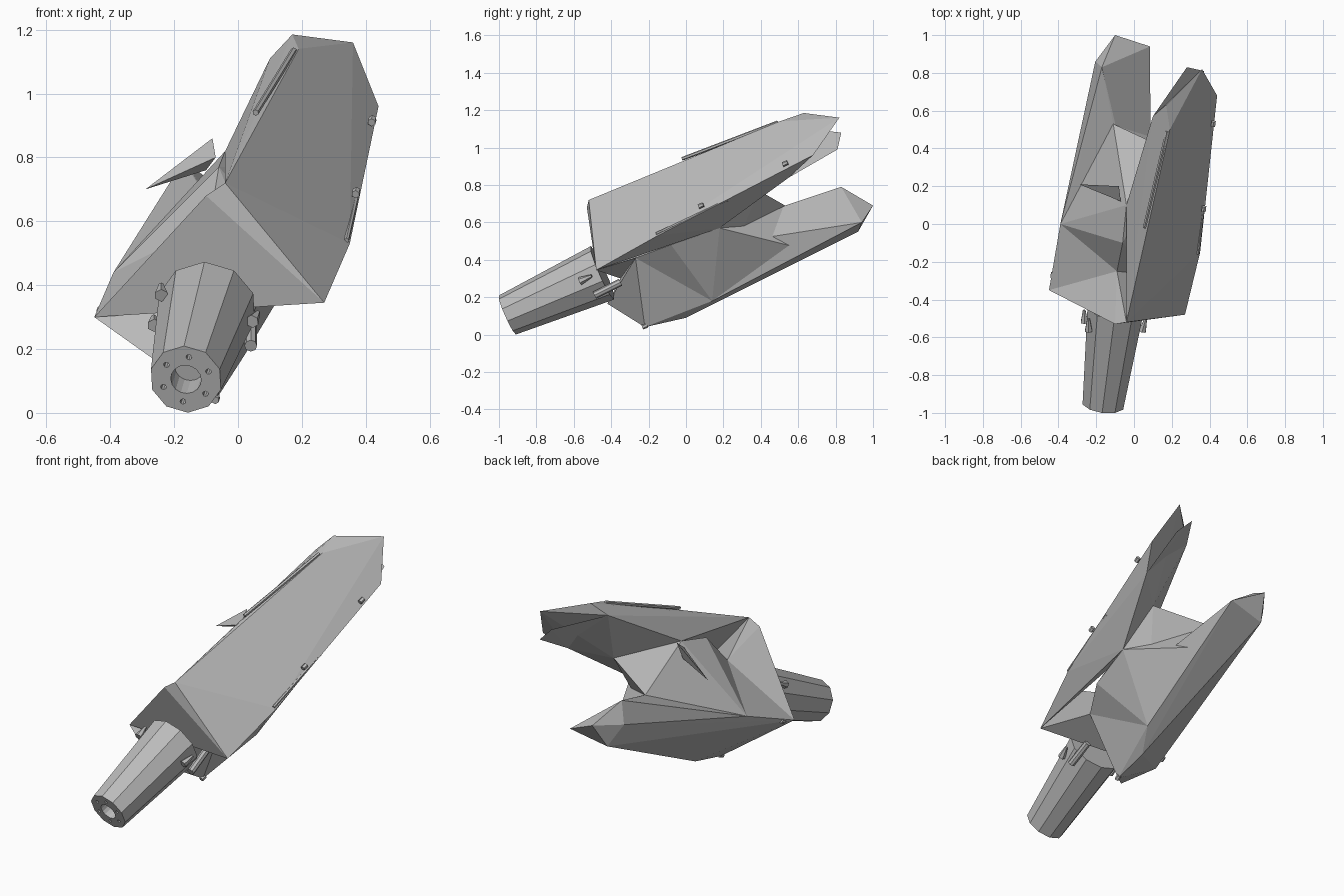
import bpy
import bmesh
import math
from mathutils import Vector

cube = bpy.data.objects.get("Cube")
if cube:
    bpy.data.objects.remove(cube, do_unlink=True)

grey = bpy.data.materials.new("plain grey")
grey.use_nodes = True
grey.diffuse_color = (0.5, 0.5, 0.5, 1)
for node in grey.node_tree.nodes:
    if node.type == "BSDF_PRINCIPLED":
        node.inputs["Base Color"].default_value = grey.diffuse_color


def finish(name, bm):
    """Turn a bmesh into a flat-shaded grey object."""
    bmesh.ops.recalc_face_normals(bm, faces=bm.faces)
    mesh = bpy.data.meshes.new(name)
    bm.to_mesh(mesh)
    bm.free()
    mesh.materials.append(grey)
    obj = bpy.data.objects.new(name, mesh)
    bpy.context.collection.objects.link(obj)
    return obj


def faceted(name, corners):
    """Angular solid spanned by its corner points."""
    bm = bmesh.new()
    for corner in corners:
        bm.verts.new(corner)
    bmesh.ops.convex_hull(bm, input=bm.verts)
    loose = [v for v in bm.verts if not v.link_faces]
    bmesh.ops.delete(bm, geom=loose, context="VERTS")
    bmesh.ops.dissolve_limit(bm, angle_limit=math.radians(2),
                             verts=bm.verts, edges=bm.edges)
    return finish(name, bm)


def add_rod(bm, start, end, r_start, r_end, sides):
    """Capped cylinder or cone between two points."""
    start, end = Vector(start), Vector(end)
    made = bmesh.ops.create_cone(bm, cap_ends=True, segments=sides,
                                 radius1=r_start, radius2=r_end,
                                 depth=(end - start).length)
    turn = (end - start).to_track_quat("Z", "Y").to_matrix().to_4x4()
    bmesh.ops.transform(bm, matrix=turn, verts=made["verts"])
    bmesh.ops.translate(bm, vec=(start + end) / 2, verts=made["verts"])


def rod(name, start, end, r_start, r_end=None, sides=8):
    bm = bmesh.new()
    add_rod(bm, start, end, r_start, r_start if r_end is None else r_end, sides)
    return finish(name, bm)


# Corners shared by neighbouring parts
crown = (-0.04, -0.52, 0.72)
brow = (-0.10, -0.53, 0.68)
cheek = (0.27, -0.48, 0.345)
ridge = (-0.04, 0.10, 0.82)
shoulder = (-0.06, -0.10, 0.77)
dent = (-0.09, -0.25, 0.59)
pocket = (0.09, -0.27, 0.41)
pocket_rim = (0.20, -0.08, 0.48)
pocket_top = (0.23, 0.18, 0.57)
web_high = (0.19, 0.39, 0.77)
web_low = (-0.11, 0.53, 0.69)
flank = (-0.39, 0.0, 0.44)
elbow = (-0.45, -0.35, 0.30)
keel = (0.02, 0.14, 0.18)
top_back = (0.10, 0.57, 1.11)
low_rim = (0.06, 0.58, 0.47)
edge_low = (0.35, -0.15, 0.53)
edge_mid = (0.37, 0.55, 0.84)
edge_tip = (0.44, 0.68, 0.96)

# Upper finger with its broad flat face
faceted("upper_finger", [
    crown, cheek, edge_low, edge_mid, edge_tip, ridge, pocket_top, web_high,
    top_back, (0.19, 0.5, 1.14), (0.17, 0.63, 1.185), (0.36, 0.82, 1.16)])

# Shell behind the upper fingertip, standing off the flat face
faceted("tip_shell", [top_back, edge_mid, (0.28, 0.83, 1.08),
                      (0.37, 0.81, 0.99)])

# Lower finger
faceted("lower_finger", [
    flank, elbow, keel, pocket, low_rim, web_low, (-0.26, -0.42, 0.165),
    (-0.07, -0.22, 0.04), (-0.06, 0.0, 0.09), (-0.14, 0.92, 0.55),
    (0.085, 0.94, 0.6), (-0.10, 1.0, 0.69), (-0.17, 0.83, 0.79),
    (-0.205, 0.86, 0.67), (0.02, 0.58, 0.6)])

# Palm joining the two fingers, and the block behind the wrist
faceted("palm_web", [shoulder, ridge, dent, flank, web_high, web_low,
                     pocket_top, pocket_rim, pocket, keel])
faceted("palm_heel", [pocket_top, pocket_rim, pocket, keel, low_rim,
                      web_low, flank, elbow, dent])
faceted("wrist_block", [brow, crown, cheek, pocket, elbow, dent])

# Thin blade on the outside of the palm
faceted("side_blade", [(-0.29, 0.21, 0.70), (-0.08, 0.2, 0.86),
                       (-0.07, 0.12, 0.80), (-0.10, 0.17, 0.76)])

# Tapered wrist with bored end
hub = Vector((-0.163, -0.955, 0.105))
axis = (Vector((-0.10, -0.47, 0.32)) - hub).normalized()
wrist = rod("wrist", hub, hub + axis * 0.56, 0.114, 0.156, 10)
across = axis.cross(Vector((0, 0, 1))).normalized()
upward = across.cross(axis)


def around(distance, radius, angle):
    turn = math.radians(angle)
    spoke = across * math.cos(turn) + upward * math.sin(turn)
    return hub + axis * distance + spoke * radius


bm = bmesh.new()
add_rod(bm, hub - axis * 0.05, hub + axis * 0.1, 0.048, 0.048, 16)
for k in range(6):
    add_rod(bm, around(-0.05, 0.077, 60 * k + 20),
            around(0.04, 0.077, 60 * k + 20), 0.009, 0.009, 8)
cutter = finish("bore_cutter", bm)
cutter.hide_render = True
bore = wrist.modifiers.new("bore", "BOOLEAN")
bore.operation = "DIFFERENCE"
bore.solver = "EXACT"
bore.object = cutter
bpy.context.view_layer.objects.active = wrist
bpy.ops.object.modifier_apply(modifier=bore.name)
bpy.data.objects.remove(cutter, do_unlink=True)

# Pointed lugs around the wrist joint
for k, angle in enumerate((0, 145, 185)):
    rod("wrist_lug_%d" % k, around(0.45, 0.155, angle),
        around(0.52, 0.165, angle), 0.022, 0.008, 6)

# Locking pin under the wrist
rod("locking_pin", (0.04, -0.49, 0.21), (0.04, -0.35, 0.28), 0.02)

# Rails along the upper finger edges
rod("upper_rail", (0.055, -0.02, 0.94), (0.175, 0.49, 1.135), 0.01, sides=6)
rod("lower_rail", (0.34, -0.16, 0.54), (0.38, 0.22, 0.72), 0.008, sides=6)

# Small studs on the finger edges
studs = [(0.42, 0.53, 0.915), (0.37, 0.08, 0.69), (-0.03, 0.3, 0.285),
         (0.04, 0.76, 0.525), (-0.07, -0.22, 0.045), (-0.43, -0.27, 0.32)]
along = axis * 0.014
for k, spot in enumerate(studs):
    rod("stud_%d" % k, Vector(spot) - along, Vector(spot) + along, 0.013, sides=6)
